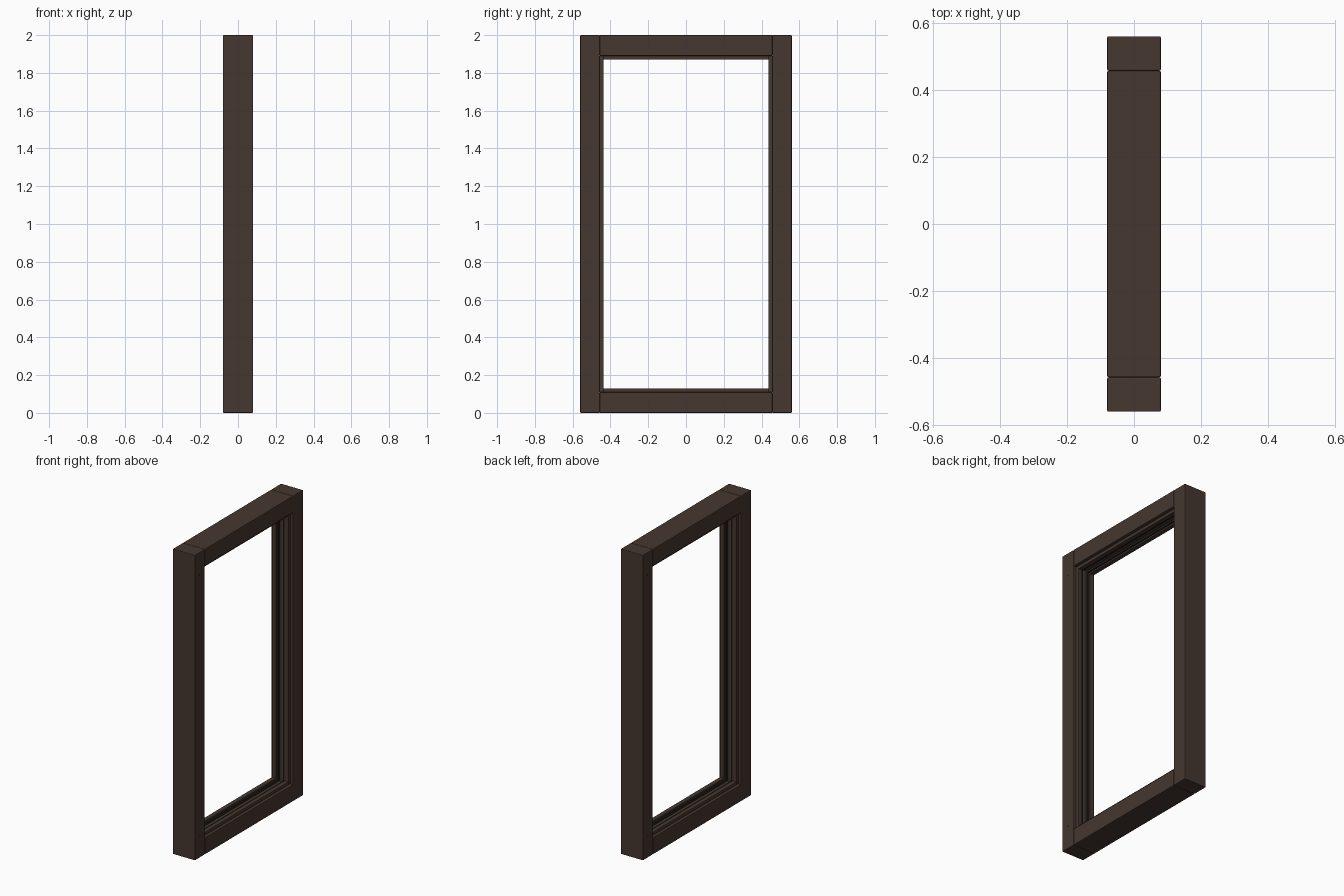
import bpy, math

if "Cube" in bpy.data.objects:
    bpy.data.objects.remove(bpy.data.objects["Cube"])


def material(name, rgb):
    m = bpy.data.materials.new(name)
    m.diffuse_color = (*rgb, 1)
    m.use_nodes = True
    m.node_tree.nodes["Principled BSDF"].inputs["Base Color"].default_value = m.diffuse_color
    return m


brown = material("dark brown wood", (0.060, 0.038, 0.029))
black = material("black gasket", (0.018, 0.016, 0.014))


def box(name, lo, hi, mat, bevel=0.004):
    bpy.ops.mesh.primitive_cube_add(size=1, location=[(a + b) / 2 for a, b in zip(lo, hi)])
    o = bpy.context.object
    o.name = name
    o.scale = [b - a for a, b in zip(lo, hi)]
    bpy.ops.object.transform_apply(location=False, rotation=False, scale=True)
    o.data.materials.append(mat)
    if bevel:
        b = o.modifiers.new("soft edge", 'BEVEL')
        b.width = bevel
        b.segments = 2
    return o


D, W, H = 0.08, 0.56, 2.0      # half depth, half width, height
IN, RAIL = 0.457, 0.11         # inner post face, rail height

# outer posts and rails
for s, side in ((-1, "left"), (1, "right")):
    y = sorted((s * IN, s * W))
    box(side + "_post", (-D, y[0], 0), (D, y[1], H), brown)
box("bottom_rail", (-D, -IN, 0), (D, IN, RAIL), brown)
box("top_rail", (-D, -IN, H - RAIL), (D, IN, H), brown)


# strips running round the inside of the opening
def lining(name, x, width, height, mat, bevel):
    a, b = x - width / 2, x + width / 2
    for s, side in ((-1, "left"), (1, "right")):
        y = sorted((s * (IN + 0.002), s * (IN - height)))
        box(f"{side}_{name}", (a, y[0], RAIL), (b, y[1], H - RAIL), mat, bevel)
    e = IN - height
    box("bottom_" + name, (a, -e, RAIL - 0.002), (b, e, RAIL + height), mat, bevel)
    box("top_" + name, (a, -e, H - RAIL - height), (b, e, H - RAIL + 0.002), mat, bevel)


for s in (-1, 1):
    lining("stop", s * 0.045, 0.030, 0.020, brown, 0.003)
    lining("gasket", s * 0.022, 0.012, 0.013, black, 0.002)

# small flush pegs near the joints
for sx in (-1, 1):
    for sy in (-1, 1):
        for z in (0.15, 1.85):
            bpy.ops.mesh.primitive_cylinder_add(
                vertices=12, radius=0.004, depth=0.004,
                location=(sx * (D - 0.0015), sy * 0.508, z), rotation=(0, math.pi / 2, 0))
            bpy.context.object.name = "joint_peg"
            bpy.context.object.data.materials.append(brown)
